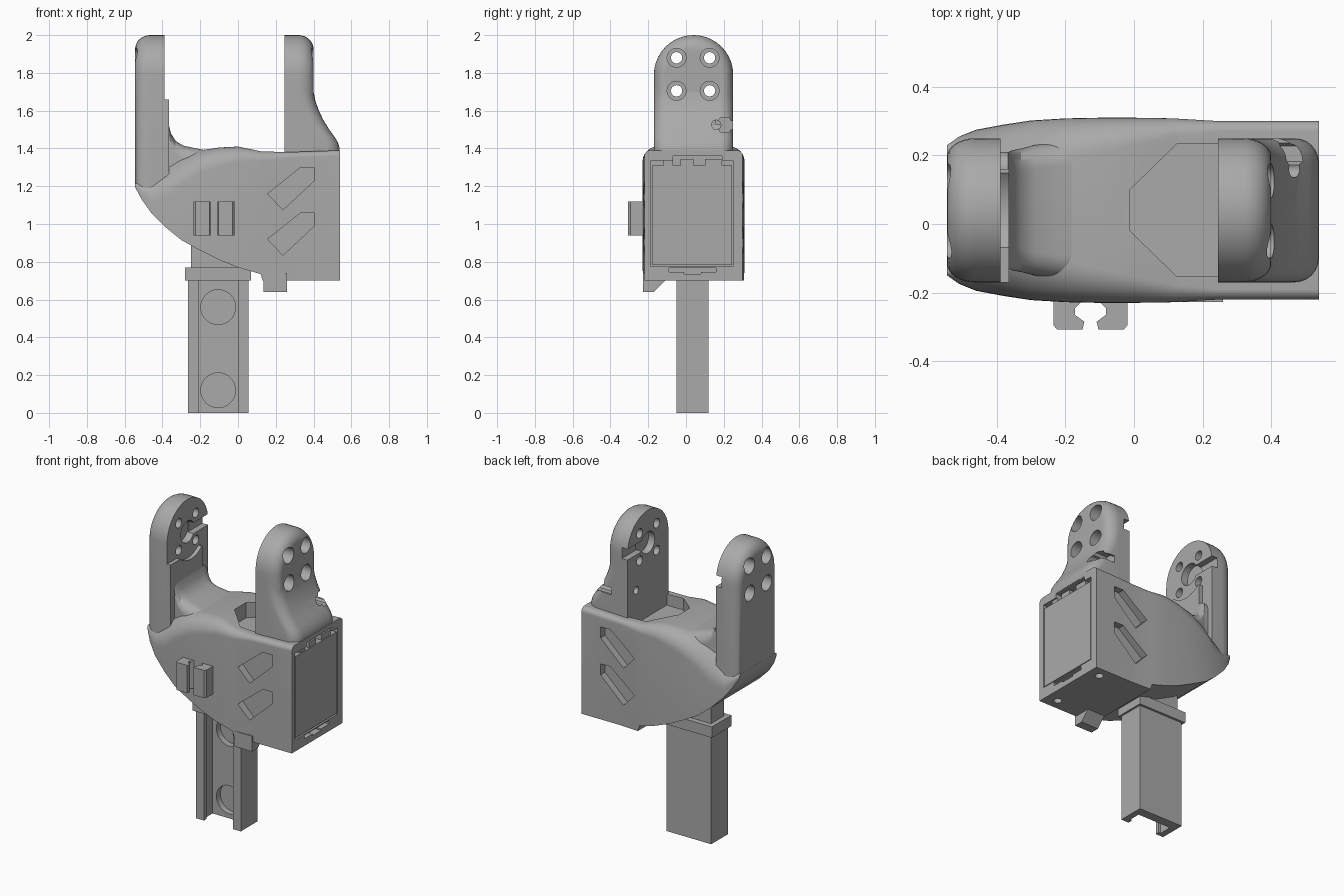
import bpy, bmesh
from math import sin, cos, pi, radians

if "Cube" in bpy.data.objects:
    bpy.data.objects.remove(bpy.data.objects["Cube"], do_unlink=True)

grey = bpy.data.materials.new("plain_grey")
grey.use_nodes = True
COLOR = (0.4, 0.4, 0.4, 1)
grey.diffuse_color = COLOR
grey.node_tree.nodes["Principled BSDF"].inputs["Base Color"].default_value = COLOR
MID = 0.04  # y of the housing's centre plane


def finish(name, bm):
    bmesh.ops.remove_doubles(bm, verts=bm.verts, dist=1e-5)
    bmesh.ops.recalc_face_normals(bm, faces=bm.faces)
    mesh = bpy.data.meshes.new(name)
    bm.to_mesh(mesh)
    bm.free()
    mesh.materials.append(grey)
    ob = bpy.data.objects.new(name, mesh)
    bpy.context.collection.objects.link(ob)
    return ob


def loft(name, rings):
    bm = bmesh.new()
    rows = [[bm.verts.new(p) for p in ring] for ring in rings]
    n = len(rows[0])
    for a, b in zip(rows, rows[1:]):
        for i in range(n):
            j = (i + 1) % n
            bm.faces.new((a[i], a[j], b[j], b[i]))
    bm.faces.new(rows[0])
    bm.faces.new(rows[-1])
    return finish(name, bm)


def prism(name, axis, pts, a, b):
    def place(p, t):
        return {"x": (t, *p), "y": (p[0], t, p[1]), "z": (*p, t)}[axis]
    return loft(name, [[place(p, t) for p in pts] for t in (a, b)])


def box(name, x, y, z):
    return prism(name, "z", [(x[0], y[0]), (x[1], y[0]), (x[1], y[1]), (x[0], y[1])], *z)


def circle(u, v, r, n=32):
    return [(u + r * cos(2 * pi * i / n), v + r * sin(2 * pi * i / n)) for i in range(n)]


def combine(ob, others, operation="DIFFERENCE"):
    for other in others:
        mod = ob.modifiers.new("cut", "BOOLEAN")
        mod.operation, mod.solver, mod.object = operation, "EXACT", other
        bpy.context.view_layer.objects.active = ob
        bpy.ops.object.modifier_apply(modifier=mod.name)
        bpy.data.objects.remove(other, do_unlink=True)


def arch(half, low, top, r, n=10):
    """Upright outline with two rounded upper corners."""
    arcs = [(MID + s * (half - r) + r * cos(a), top - r + r * sin(a))
            for s, start in ((1, 0), (-1, pi / 2))
            for a in (start + i * pi / 2 / n for i in range(n + 1))]
    return [(MID - half, low), (MID + half, low)] + arcs


def arch_loft(name, stations):
    return loft(name, [[(x, y, z) for y, z in arch(*rest)] for x, *rest in stations])


# Housing: x, half width, underside, top, upper corner radius
body = arch_loft("housing", [
    (0.54, 0.26, 0.70, 1.39, 0.03), (0.25, 0.26, 0.70, 1.38, 0.03),
    (0.13, 0.267, 0.70, 1.385, 0.05), (0.12, 0.268, 0.735, 1.385, 0.05),
    (0.0, 0.27, 0.77, 1.41, 0.08), (-0.1, 0.27, 0.81, 1.405, 0.10),
    (-0.2, 0.268, 0.86, 1.39, 0.12), (-0.3, 0.262, 0.915, 1.36, 0.15),
    (-0.38, 0.25, 0.98, 1.32, 0.18), (-0.46, 0.235, 1.06, 1.26, 0.15),
    (-0.51, 0.215, 1.13, 1.22, 0.06), (-0.545, 0.19, 1.195, 1.215, 0.01)])

# Diagonal slots on both flanks
slot = [(0.157, 1.16), (0.238, 1.075), (0.402, 1.228), (0.402, 1.30), (0.333, 1.30)]
cuts = []
for drop in (0, 0.24):
    for y in (-0.22, 0.30):
        cuts.append(prism("slot_cutter", "y", [(x, z - drop) for x, z in slot], y - 0.045, y + 0.045))
# Upper pocket, end recess and openings around the end panel
cuts.append(prism("pocket_cutter", "z", [(-0.012, -0.02), (0.125, -0.153), (0.245, -0.153),
                                         (0.245, 0.233), (0.125, 0.233), (-0.012, 0.10)], 1.31, 1.6))
cuts += [box("recess_cutter", (0.44, 0.6), (-0.185, 0.25), (0.775, 1.335)),
         box("vent_cutter", (0.44, 0.6), (-0.07, 0.19), (1.30, 1.365)),
         box("slit_cutter", (0.50, 0.6), (-0.09, 0.16), (0.745, 0.768)),
         box("tab_cutter", (0.50, 0.6), (-0.01, 0.08), (0.735, 0.75))]
cuts += [prism("screw_cutter", "z", circle(0.46, y, 0.025, 16), 0.6, 0.74) for y in (-0.15, 0.23)]
combine(body, cuts)

panel = box("end_panel", (0.40, 0.536), (-0.178, 0.243), (0.782, 1.31))
blocks = [box("panel_block", (0.45, 0.53), span, (1.30, 1.345)) for span in ((-0.12, -0.07), (-0.03, 0.04), (0.1, 0.19))]

# Blend between the housing and the tall arm
blend = arch_loft("arm_blend", [
    (-0.42, 0.17, 1.2, 1.53, 0.05), (-0.367, 0.17, 1.2, 1.53, 0.05),
    (-0.355, 0.175, 1.2, 1.48, 0.06), (-0.33, 0.18, 1.2, 1.44, 0.07),
    (-0.29, 0.19, 1.2, 1.415, 0.07), (-0.22, 0.2, 1.2, 1.40, 0.07),
    (-0.12, 0.21, 1.2, 1.38, 0.07)])


def make_arm(name, inner, d, lows):
    """Domed arm; d is the outward direction."""
    stations = [(inner, 0.21, lows[0], 2.0, 0.21)]
    for i in range(9):
        t = i * pi / 16
        low = lows[0] + (lows[1] - lows[0]) * (0.5 + i / 16)
        half = 0.21 - 0.055 * (1 - cos(t))
        stations.append((inner + d * (0.075 + 0.08 * sin(t)), half, low, 2 - 0.075 * (1 - cos(t)), half))
    return arch_loft(name, stations)


def drill_arm(arm, inner, d):
    """Screw holes with counterbores and the keyhole recess on the inner face."""
    at = lambda depth: inner + d * depth
    cutters = []
    for y in (-0.05, 0.125):
        for z in (1.705, 1.88):
            cutters.append(prism("hole", "x", circle(y, z, 0.03, 24), at(-0.1), at(0.3)))
            cutters.append(prism("counterbore", "x", circle(y, z, 0.05), at(0.07), at(0.3)))
    cutters.append(prism("hub", "x", circle(MID, 1.79, 0.07), at(-0.1), at(0.045)))
    cutters.append(box("key", sorted((at(-0.1), at(0.04))), (MID, 0.4), (1.755, 1.825)))
    combine(arm, cutters)


# Tall arm with its stepped inner pad
left = make_arm("tall_arm", -0.39, -1, (1.0, 1.22))
pad = box("arm_pad", (-0.40, -0.365), (-0.17, 0.16), (1.25, 1.66))
combine(pad, [prism("pad_bite", "x", circle(MID, 1.79, 0.17, 48), -0.5, -0.3)])
drill_arm(left, -0.39, -1)


# Short arm with a flared foot
def foot_ring(z, x1, r=0.07, n=6):
    pts = [(0.245, MID - 0.21, z)]
    for s, start in ((-1, -pi / 2), (1, 0)):
        for i in range(n + 1):
            a = start + i * pi / 2 / n
            pts.append((x1 - r + r * cos(a), MID + s * (0.21 - r) + r * sin(a), z))
    return pts + [(0.245, MID + 0.21, z)]


right = make_arm("short_arm", 0.245, 1, (1.36, 1.36))
foot = loft("foot", [foot_ring(z, x) for z, x in (
    (1.36, 0.538), (1.40, 0.538), (1.43, 0.53), (1.46, 0.512), (1.50, 0.483),
    (1.55, 0.452), (1.60, 0.428), (1.65, 0.41), (1.70, 0.40), (1.74, 0.396))])
combine(right, [foot], "UNION")
drill_arm(right, 0.245, 1)
combine(right, [prism("cable_cutter", "x", circle(0.205, 1.525, 0.045, 6), 0.36, 0.6),
                box("cable_slot", (0.36, 0.6), (0.2, 0.4), (1.50, 1.545)),
                prism("cable_hole", "x", circle(0.16, 1.525, 0.025, 16), 0.1, 0.5)])

# Front clip: two hooked jaws
jaw = [(-0.235, -0.2), (-0.235, -0.295), (-0.225, -0.307), (-0.15, -0.307), (-0.145, -0.285),
       (-0.172, -0.265), (-0.172, -0.245), (-0.145, -0.22), (-0.145, -0.2)]
jaws = [prism("clip_jaw_left", "z", jaw, 0.94, 1.12),
        prism("clip_jaw_right", "z", [(-0.254 - x, y) for x, y in jaw], 0.94, 1.12)]

# Small hook under the housing
hook = prism("lower_hook", "x", [(-0.228, 0.74), (-0.228, 0.64), (-0.17, 0.64), (-0.11, 0.70), (-0.11, 0.74)], 0.135, 0.26)

# Mounting rail: open channel with lips, collar and neck
half = [(-0.105, 0.12), (-0.265, 0.12), (-0.265, -0.05), (-0.21, -0.05), (-0.21, -0.025), (-0.225, -0.025), (-0.225, 0.06), (-0.105, 0.06)]
mirrored = [(-0.21 - x, y) for x, y in reversed(half[1:-1])]
rail = prism("mounting_rail", "z", half[1:-1] + mirrored, 0, 0.71)
combine(rail, [prism("rail_recess", "y", circle(-0.105, z, 0.092), 0.0, 0.10) for z in (0.12, 0.56)])
collar = box("rail_collar", (-0.28, 0.068), (-0.065, 0.135), (0.70, 0.77))
neck = box("rail_neck", (-0.25, 0.04), (-0.03, 0.10), (0.76, 0.95))

# Smooth shading with sharp creases
bpy.ops.object.select_all(action="DESELECT")
for ob in [body, blend, left, right, panel, pad, hook, rail, collar, neck] + jaws + blocks:
    ob.select_set(True)
bpy.context.view_layer.objects.active = body
bpy.ops.object.shade_smooth_by_angle(angle=radians(32))
